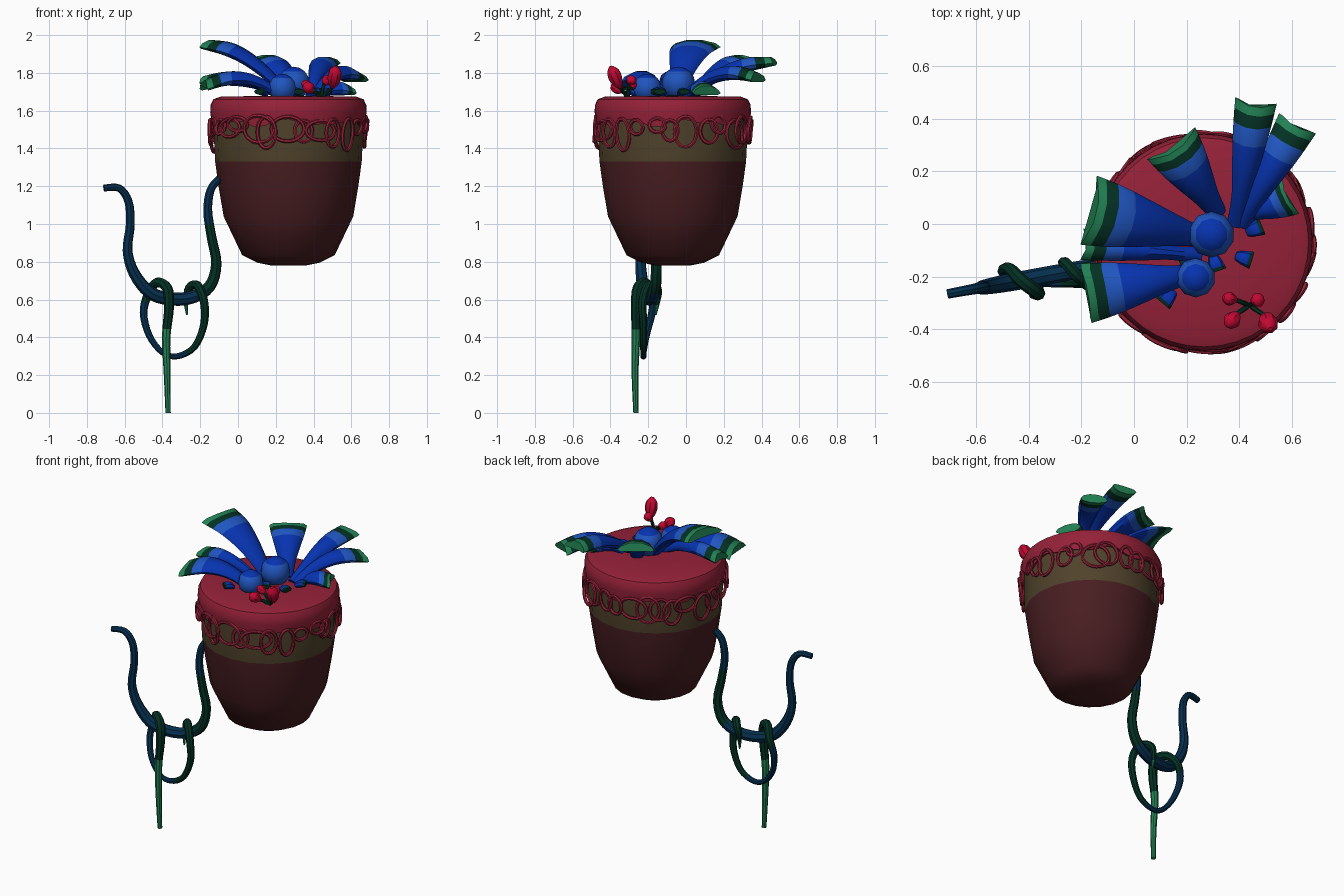
import bpy, bmesh, math, random
from mathutils import Vector

random.seed(4)
if "Cube" in bpy.data.objects:
    bpy.data.objects.remove(bpy.data.objects["Cube"])

PALETTE = {
    "cocoa": "4A2326", "olive_band": "51442F", "lid_red": "94263B", "bud_red": "C01035",
    "petal_blue": "0F36AE", "pale_blue": "2556BE", "dark_green": "0C3428",
    "leaf_green": "278055", "vine_navy": "0E3350",
}
MATS = {}
for label, code in PALETTE.items():
    rgb = [(int(code[i:i + 2], 16) / 255) ** 2.2 for i in (0, 2, 4)] + [1]
    m = bpy.data.materials.new(label)
    m.use_nodes = True
    m.diffuse_color = rgb
    bsdf = m.node_tree.nodes["Principled BSDF"]
    bsdf.inputs["Base Color"].default_value = rgb
    bsdf.inputs["Roughness"].default_value = 0.8
    MATS[label] = m

CENTRE = Vector((0.267, -0.07, 0))


def finish(name, bm, colours, angle=40):
    bmesh.ops.recalc_face_normals(bm, faces=bm.faces)
    mesh = bpy.data.meshes.new(name)
    bm.to_mesh(mesh)
    bm.free()
    for c in colours:
        mesh.materials.append(MATS[c])
    ob = bpy.data.objects.new(name, mesh)
    bpy.context.collection.objects.link(ob)
    bpy.ops.object.select_all(action='DESELECT')
    ob.select_set(True)
    bpy.context.view_layer.objects.active = ob
    bpy.ops.object.shade_smooth_by_angle(angle=math.radians(angle))
    return ob


def skin(bm, rings, closed, index_of):
    """Bridge successive vertex rings; cap the ends unless closed."""
    n = len(rings[0])
    count = len(rings) if closed else len(rings) - 1
    for i in range(count):
        a, b = rings[i], rings[(i + 1) % len(rings)]
        for j in range(n):
            k = (j + 1) % n
            f = bm.faces.new((a[j], a[k], b[k], b[j]))
            f.material_index = index_of((i + 0.5) / count)
    if not closed:
        bm.faces.new(rings[0]).material_index = index_of(0)
        bm.faces.new(rings[-1]).material_index = index_of(1)


def spline(values, t, closed):
    """Catmull-Rom through a list of vectors."""
    n = len(values)
    x = t * (n if closed else n - 1)
    i = min(int(x), n - 1 if closed else n - 2)
    u = x - i
    pick = (lambda k: values[k % n]) if closed else (lambda k: values[max(0, min(n - 1, k))])
    a, b, c, d = (pick(i + k) for k in (-1, 0, 1, 2))
    return 0.5 * (2 * b + (c - a) * u + (2 * a - 5 * b + 4 * c - d) * u * u
                  + (3 * b - a - 3 * c + d) * u ** 3)


def sweep(name, points, radii, bands, steps=24, sides=8, closed=False, arch=0, notch=0):
    """Tube along a path; radii are (half width, half height), bands are (limit, colour)."""
    points = [Vector(p) for p in points]
    radii = [Vector(r) for r in radii]
    ts = [i / steps for i in range(steps + (0 if closed else 1))]
    path = [spline(points, t, closed) for t in ts]
    colours = list(dict.fromkeys(c for _, c in bands))
    bm = bmesh.new()
    rings, side = [], None
    for i, p in enumerate(path):
        if closed:
            tan = path[(i + 1) % steps] - path[i - 1]
        else:
            tan = path[min(i + 1, steps)] - path[max(i - 1, 0)]
        tan.normalize()
        if side is None:
            side = tan.cross(Vector((0, 0, 1)))
            if side.length < 0.2:
                side = Vector((1, 0, 0))
        side = (side - tan * side.dot(tan)).normalized()
        up = side.cross(tan)
        r = spline(radii, ts[i], False)
        ring = []
        for j in range(sides):
            a = math.tau * j / sides
            u, v = math.cos(a), math.sin(a)
            ring.append(bm.verts.new(p + side * r.x * u + up * (r.y * v - arch * r.x * u * u)
                                     + tan * notch * abs(u) * ts[i] ** 3))
        rings.append(ring)
    skin(bm, rings, closed, lambda t: next(
        (colours.index(c) for lim, c in bands if t <= lim), len(colours) - 1))
    return finish(name, bm, colours)


def lathe(name, profile, sides, bands, wave=None):
    """Revolve (radius, z) about the pot axis, coloured by height."""
    bm = bmesh.new()
    colours = [c for _, c in bands]
    rings = []
    for k, (r, z) in enumerate(profile):
        ring = []
        for j in range(sides):
            a = math.tau * j / sides
            dz = wave(a) if wave and k in (0, 1) else 0
            ring.append(bm.verts.new(CENTRE + Vector((r * math.cos(a), r * math.sin(a), z + dz))))
        rings.append(ring)
    skin(bm, rings, False, lambda t: 0)
    for f in bm.faces:
        z = f.calc_center_median().z
        f.material_index = next(i for i, (lim, _) in enumerate(bands) if z < lim)
    return finish(name, bm, colours)


def ball(name, centre, size, bands):
    """Faceted bud coloured by height relative to its centre."""
    bm = bmesh.new()
    bmesh.ops.create_uvsphere(bm, u_segments=10, v_segments=8, radius=1)
    for f in bm.faces:
        z = f.calc_center_median().z
        f.material_index = next(i for i, (lim, _) in enumerate(bands) if z < lim)
    for v in bm.verts:
        v.co = Vector(centre) + v.co * size
    finish(name, bm, [c for _, c in bands])


# Pot body and lid
lathe("pot_body", [(0.09, 0.78), (0.165, 0.795), (0.245, 0.835), (0.343, 1.04), (0.37, 1.2),
                   (0.388, 1.33), (0.394, 1.45), (0.394, 1.6)], 20,
      [(1.33, "cocoa"), (9, "olive_band")])
lathe("lid", [(0.385, 1.54), (0.405, 1.535), (0.414, 1.59), (0.412, 1.63), (0.398, 1.66),
              (0.36, 1.674), (0.15, 1.678)], 40, [(9, "lid_red")],
      wave=lambda a: 0.015 * math.sin(7 * a) + 0.01 * math.sin(11 * a + 1))

# Lace loops hanging round the rim
LOOPS = 28
for i in range(LOOPS):
    mid = math.tau * (i + random.uniform(-0.3, 0.3)) / LOOPS
    half = random.uniform(0.09, 0.22)
    drop = random.uniform(0.035, 0.085)
    top = 1.565 + random.uniform(-0.02, 0.01)
    loop = []
    for k in range(10):
        b = math.tau * k / 10
        a = mid + half * math.cos(b)
        r = 0.412 + 0.008 * math.sin(b + i)
        loop.append(CENTRE + Vector((r * math.cos(a), r * math.sin(a),
                                     top - drop + drop * math.sin(b))))
    sweep(f"lace_loop_{i + 1}", loop, [(0.01, 0.01)] * 2, [(1, "lid_red")], 20, 6, True)


# Hooked vine, lying in one slanted upright plane
def hook_point(x, z):
    return (x, -0.135 + 0.185 * x, z)


hook = [(-0.71, 1.19), (-0.63, 1.19), (-0.58, 1.12), (-0.57, 1.0), (-0.585, 0.86), (-0.55, 0.74),
        (-0.47, 0.64), (-0.37, 0.605), (-0.25, 0.61), (-0.15, 0.67), (-0.115, 0.79),
        (-0.14, 0.93), (-0.16, 1.07), (-0.145, 1.18), (-0.1, 1.24)]
sweep("hook_vine", [hook_point(*p) for p in hook],
      [(r, r) for r in (0.018, 0.022, 0.026, 0.034, 0.034, 0.028, 0.024, 0.02)],
      [(0.62, "vine_navy"), (0.82, "dark_green"), (1, "vine_navy")], 56)

# Vine wound over the hook with a hanging tail
coil = [(-0.37, -0.265, 0), (-0.375, -0.27, 0.2), (-0.38, -0.265, 0.4), (-0.365, -0.265, 0.56),
        (-0.375, -0.255, 0.66), (-0.43, -0.215, 0.69), (-0.475, -0.17, 0.63), (-0.5, -0.18, 0.53),
        (-0.47, -0.21, 0.41), (-0.4, -0.225, 0.32), (-0.32, -0.225, 0.3), (-0.23, -0.225, 0.35),
        (-0.18, -0.225, 0.47), (-0.18, -0.23, 0.59), (-0.215, -0.2, 0.675), (-0.26, -0.15, 0.66),
        (-0.275, -0.15, 0.59), (-0.27, -0.16, 0.52)]
sweep("coiled_vine", coil,
      [(r, r) for r in (0.014, 0.022, 0.028, 0.024, 0.019, 0.016, 0.019, 0.023, 0.022, 0.005)],
      [(0.125, "leaf_green"), (0.38, "dark_green"), (0.62, "vine_navy"), (0.95, "dark_green"),
       (1, "leaf_green")], 68)

# Flared petals: base, tip, half width, upward bulge
PETALS = [
    ((0.39, 0.0), (0.46, 0.44, 1.86), 0.08, 0.04),
    ((0.41, 0.0), (0.61, 0.36, 1.78), 0.08, 0.06),
    ((0.32, 0.04), (0.16, 0.28, 1.87), 0.11, 0.03),
    ((0.26, -0.05), (-0.14, 0.045, 1.95), 0.135, 0.055),
    ((0.22, -0.19), (-0.16, -0.26, 1.74), 0.115, 0.06),
    ((0.25, -0.12), (-0.17, -0.08, 1.76), 0.06, 0.04),
    ((0.42, 0.03), (0.57, 0.1, 1.71), 0.08, 0.02),
]
for i, ((bx, by), tip, width, bulge) in enumerate(PETALS):
    base = Vector((bx, by, 1.68))
    path = []
    for t in (0, 0.25, 0.5, 0.75, 1):
        p = base.lerp(Vector(tip), t)
        p.z += bulge * 4 * t * (1 - t)
        path.append(p)
    shape = [(0.035, 0.025), (width * 0.45, 0.03), (width * 0.66, 0.036),
             (width * 0.86, 0.038), (width, 0.026)]
    sweep(f"petal_{i + 1}", path, shape,
          [(0.68, "petal_blue"), (0.82, "pale_blue"), (0.91, "dark_green"), (1, "leaf_green")],
          22, 10, arch=0.15, notch=0.03)

# Blue flower hearts and little buds scattered on the lid
HEART = [(-0.55, "dark_green"), (0.8, "pale_blue"), (2, "petal_blue")]
ball("flower_heart_large", (0.295, -0.04, 1.745), 0.088, HEART)
ball("flower_heart_small", (0.235, -0.205, 1.72), 0.075, HEART)
SMALL = [(0.46, -0.02), (0.42, -0.13), (0.13, -0.28), (0.31, -0.15), (0.2, -0.13)]
for i, (x, y) in enumerate(SMALL):
    out = Vector((x - 0.29, y + 0.09, 0)).normalized() * 0.03
    sweep(f"small_bud_{i + 1}", [Vector((x, y, 1.685)) - out, (x, y, 1.7), Vector((x, y, 1.7)) + out],
          [(0.018, 0.012), (0.028, 0.022), (0.034, 0.014)],
          [(0.75, "petal_blue"), (1, "dark_green")], 8)

# Red teardrop buds on short stems
ROOT = (0.44, -0.31, 1.66)
BUDS = [((0.5, -0.35, 1.72), (0.52, -0.4, 1.835), 0.038), ((0.395, -0.34, 1.7), (0.355, -0.39, 1.74), 0.032),
        ((0.455, -0.3, 1.74), (0.485, -0.28, 1.78), 0.028), ((0.39, -0.29, 1.72), (0.34, -0.28, 1.75), 0.026)]
for i, (start, end, r) in enumerate(BUDS):
    a, b = Vector(start), Vector(end)
    sweep(f"bud_stem_{i + 1}", [ROOT, Vector(ROOT).lerp(a, 0.5) + Vector((0, 0, 0.01)), a],
          [(0.009, 0.009)] * 2, [(1, "dark_green")], 6, 6)
    sweep(f"red_bud_{i + 1}", [a, a.lerp(b, 0.5), b],
          [(0.01, 0.01), (r * 0.75, r * 0.75), (r, r), (r * 0.85, r * 0.85), (0.008, 0.008)],
          [(1, "bud_red")], 10)
